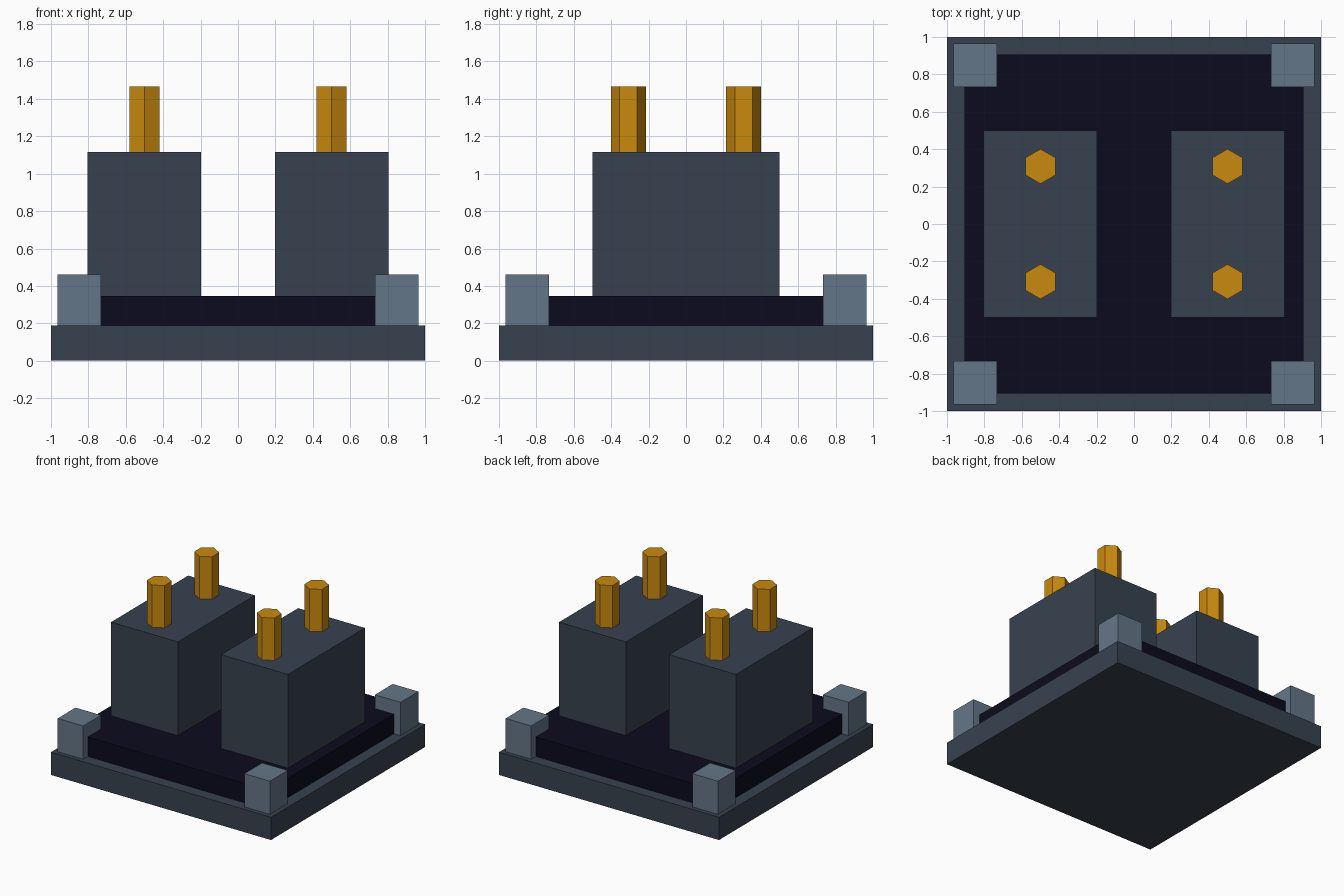
import bpy
import math

if "Cube" in bpy.data.objects:
    bpy.data.objects.remove(bpy.data.objects["Cube"])


def material(name, hex_rgb):
    def lin(c):
        c /= 255
        return c / 12.92 if c <= 0.04045 else ((c + 0.055) / 1.055) ** 2.4
    m = bpy.data.materials.new(name)
    m.diffuse_color = [lin(c) for c in bytes.fromhex(hex_rgb)] + [1.0]
    m.use_nodes = True
    m.node_tree.nodes["Principled BSDF"].inputs["Base Color"].default_value = m.diffuse_color
    return m


slate = material("dark slate", "37424F")
navy = material("near black navy", "0B0B1E")
steel = material("steel blue grey", "647688")
gold = material("gold", "CA8A0E")


def finish(name, mat):
    ob = bpy.context.object
    ob.name = ob.data.name = name
    bpy.ops.object.transform_apply(location=False, rotation=True, scale=True)
    ob.data.materials.append(mat)
    return ob


def box(name, x, y, z0, z1, sx, sy, mat):
    bpy.ops.mesh.primitive_cube_add(size=1, location=(x, y, (z0 + z1) / 2))
    bpy.context.object.scale = (sx, sy, z1 - z0)
    return finish(name, mat)


# Base slab and the darker plate on it
box("base_slab", 0, 0, 0, 0.187, 2, 2, slate)
box("dark_plate", 0, 0, 0.187, 0.347, 1.81, 1.81, navy)

for sx, side in ((-1, "left"), (1, "right")):
    # Tall housing block
    box(f"housing_{side}", sx * 0.5, 0, 0.347, 1.117, 0.607, 1.0, slate)
    for sy, end in ((-1, "front"), (1, "back")):
        # Corner foot block
        box(f"corner_block_{end}_{side}", sx * 0.848, sy * 0.848,
            0.187, 0.46, 0.232, 0.232, steel)
        # Hexagonal pin, points towards front and back
        bpy.ops.mesh.primitive_cylinder_add(
            vertices=6, radius=0.093, depth=0.348,
            location=(sx * 0.5, sy * 0.308, 1.291))
        finish(f"pin_{end}_{side}", gold)
